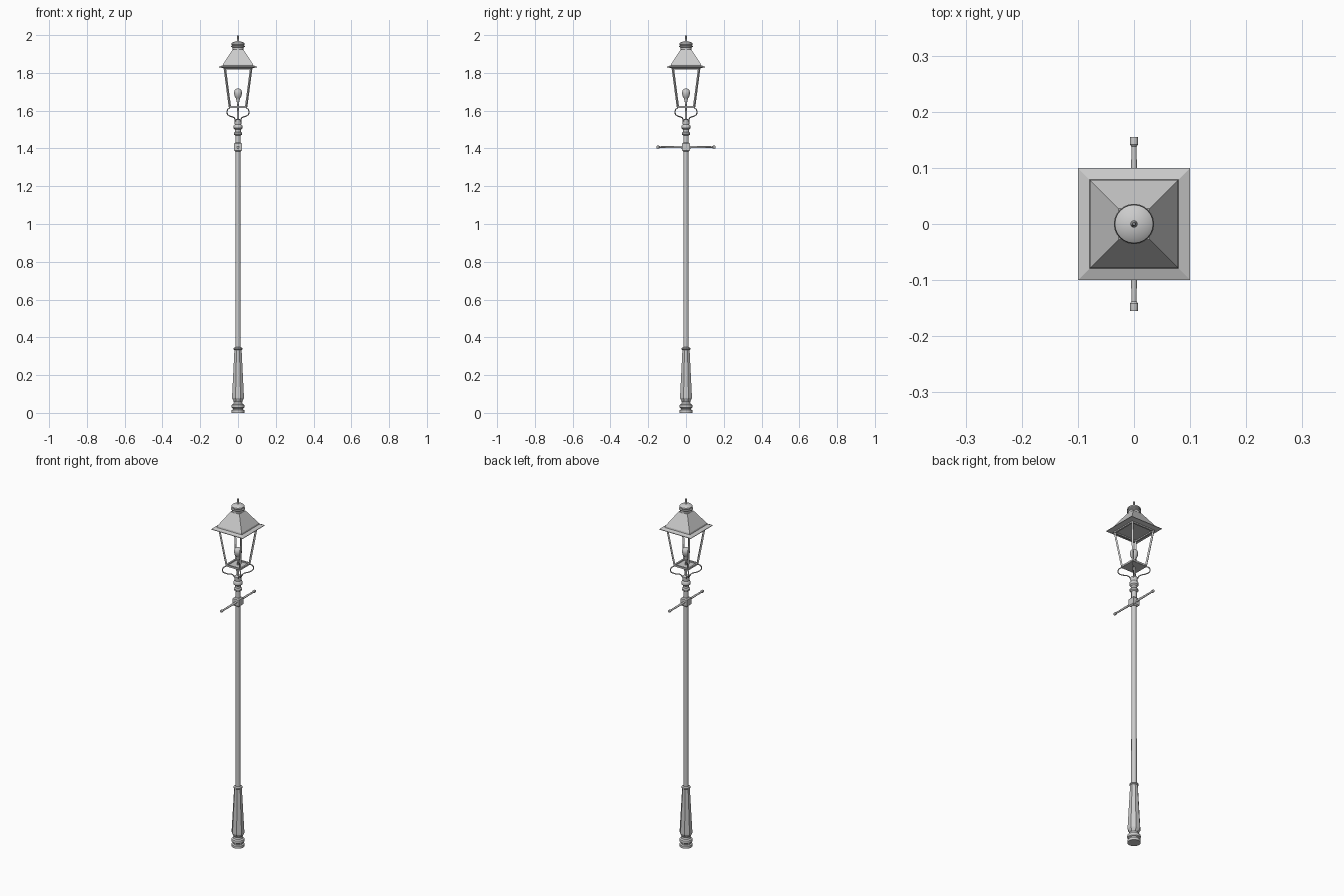
import bpy, bmesh, math
from mathutils import Vector

if "Cube" in bpy.data.objects:
    bpy.data.objects.remove(bpy.data.objects["Cube"])


def finish(name, bm, smooth=True):
    bmesh.ops.remove_doubles(bm, verts=bm.verts, dist=1e-6)
    bmesh.ops.recalc_face_normals(bm, faces=bm.faces)
    me = bpy.data.meshes.new(name)
    bm.to_mesh(me)
    bm.free()
    ob = bpy.data.objects.new(name, me)
    bpy.context.collection.objects.link(ob)
    if smooth:
        bpy.context.view_layer.objects.active = ob
        ob.select_set(True)
        bpy.ops.object.shade_smooth_by_angle(angle=math.radians(35))
        ob.select_set(False)
    return ob


def lathe(name, profile, n=24, turn=0.0, smooth=True, square=False):
    """Stack of closed rings (radius, z); square=True reads radius as half width."""
    bm = bmesh.new()
    if square:
        n, turn = 4, math.pi / 4
    k = math.sqrt(2) if square else 1
    rings = [[bm.verts.new((k * r * math.cos(turn + math.tau * i / n),
                            k * r * math.sin(turn + math.tau * i / n), z))
              for i in range(n)] for r, z in profile]
    for a, b in zip(rings, rings[1:]):
        for i in range(n):
            j = (i + 1) % n
            bm.faces.new((a[i], a[j], b[j], b[i]))
    bm.faces.new(rings[0])
    bm.faces.new(rings[-1])
    return finish(name, bm, smooth)


def strut(bm, a, b, w):
    """Square bar from a to b."""
    a, b = Vector(a), Vector(b)
    d = (b - a).normalized()
    u = Vector((-a.y, a.x, 0)) if abs(d.z) > .5 else Vector((0, 0, 1))
    u = u.normalized() * w / 2
    v = d.cross(u).normalized() * w / 2
    ends = [[bm.verts.new(p + s * u + t * v) for s, t in ((1, 1), (-1, 1), (-1, -1), (1, -1))]
            for p in (a, b)]
    for i in range(4):
        j = (i + 1) % 4
        bm.faces.new((ends[0][i], ends[0][j], ends[1][j], ends[1][i]))
    bm.faces.new(ends[0])
    bm.faces.new(ends[1])


# Foot with turned rings
lathe("foot", [(.034, 0), (.034, .014), (.027, .018), (.027, .024), (.033, .028), (.035, .035),
               (.033, .043), (.024, .048), (.022, .058), (.026, .064)])
# Faceted tapering lower column
lathe("lower_column", [(.025, .06), (.034, .078), (.034, .085), (.0205, .335)], 8, math.pi / 8, False)
lathe("column_collar", [(.019, .333), (.023, .337), (.023, .343), (.016, .348)])
# Shaft
lathe("shaft", [(.0145, .345), (.0125, 1.39)], 16)
# Cross bar block and ladder bar
lathe("bar_block", [(.014, 1.383), (.02, 1.389), (.02, 1.425), (.014, 1.431)], smooth=False, square=True)
bar = lathe("ladder_bar", [(.007, -.155), (.0075, -.15), (.0075, -.142), (.0045, -.138), (.0055, -.08),
                           (.006, -.022), (.011, -.021), (.011, .021), (.006, .022), (.0055, .08),
                           (.0045, .138), (.0075, .142), (.0075, .15), (.007, .155)], 12)
bar.rotation_euler.x = math.pi / 2
bar.location.z = 1.407
# Turned neck
lathe("neck", [(.014, 1.42), (.014, 1.468), (.022, 1.474), (.022, 1.482), (.016, 1.488), (.016, 1.5),
               (.023, 1.507), (.024, 1.514), (.022, 1.523), (.017, 1.528), (.019, 1.545),
               (.019, 1.552), (.006, 1.556)])

# Four curved corner brackets holding the lantern
cu = bpy.data.curves.new("lantern_brackets", 'CURVE')
cu.dimensions = '3D'
cu.bevel_depth = .003
cu.bevel_resolution = 2
cu.resolution_u = 5
path = [(.012, 1.545), (.02, 1.562), (.045, 1.572), (.057, 1.585), (.056, 1.603), (.044, 1.615)]
for sx in (-1, 1):
    for sy in (-1, 1):
        sp = cu.splines.new('BEZIER')
        sp.bezier_points.add(len(path) - 1)
        for p, (r, z) in zip(sp.bezier_points, path):
            p.co = (sx * r, sy * r, z)
            p.handle_left_type = p.handle_right_type = 'AUTO'
bpy.context.collection.objects.link(bpy.data.objects.new("lantern_brackets", cu))

# Lantern frame: corner posts with lower and upper rails
bm = bmesh.new()
corners = [(1, 1), (-1, 1), (-1, -1), (1, -1)]
lo, hi, zl, zh = .043, .070, 1.619, 1.826
for i, (x, y) in enumerate(corners):
    x2, y2 = corners[(i + 1) % 4]
    strut(bm, (x * lo, y * lo, zl), (x * hi, y * hi, zh), .009)
    for h, z in ((lo, zl), (hi, zh - .004)):
        strut(bm, (x * h, y * h, z), (x2 * h, y2 * h, z), .009)
finish("lantern_frame", bm, False)
lathe("lantern_floor", [(.046, 1.613), (.046, 1.617)], smooth=False, square=True)

# Roof: eave plate, hipped roof
lathe("roof_eave", [(.074, 1.824), (.1, 1.83), (.1, 1.833), (.08, 1.84)], smooth=False, square=True)
lathe("roof", [(.08, 1.838), (.078, 1.848), (.028, 1.925)], smooth=False, square=True)
# Chimney cap and finial
lathe("roof_cap", [(.03, 1.905), (.03, 1.934), (.036, 1.938), (.036, 1.943), (.031, 1.946), (.035, 1.95),
                   (.034, 1.957), (.026, 1.963), (.012, 1.967), (.006, 1.968)])
lathe("finial", [(.006, 1.965), (.006, 1.974), (.004, 1.978), (.004, 1.995), (.002, 2.0)], 12)
# Lamp stem and bulb
lathe("lamp_stem", [(.006, 1.55), (.005, 1.63), (.007, 1.65), (.011, 1.668)], 12)
lathe("bulb", [(.010, 1.664), (.018, 1.676), (.021, 1.69), (.021, 1.7), (.016, 1.711), (.008, 1.716), (.002, 1.717)], 20)
